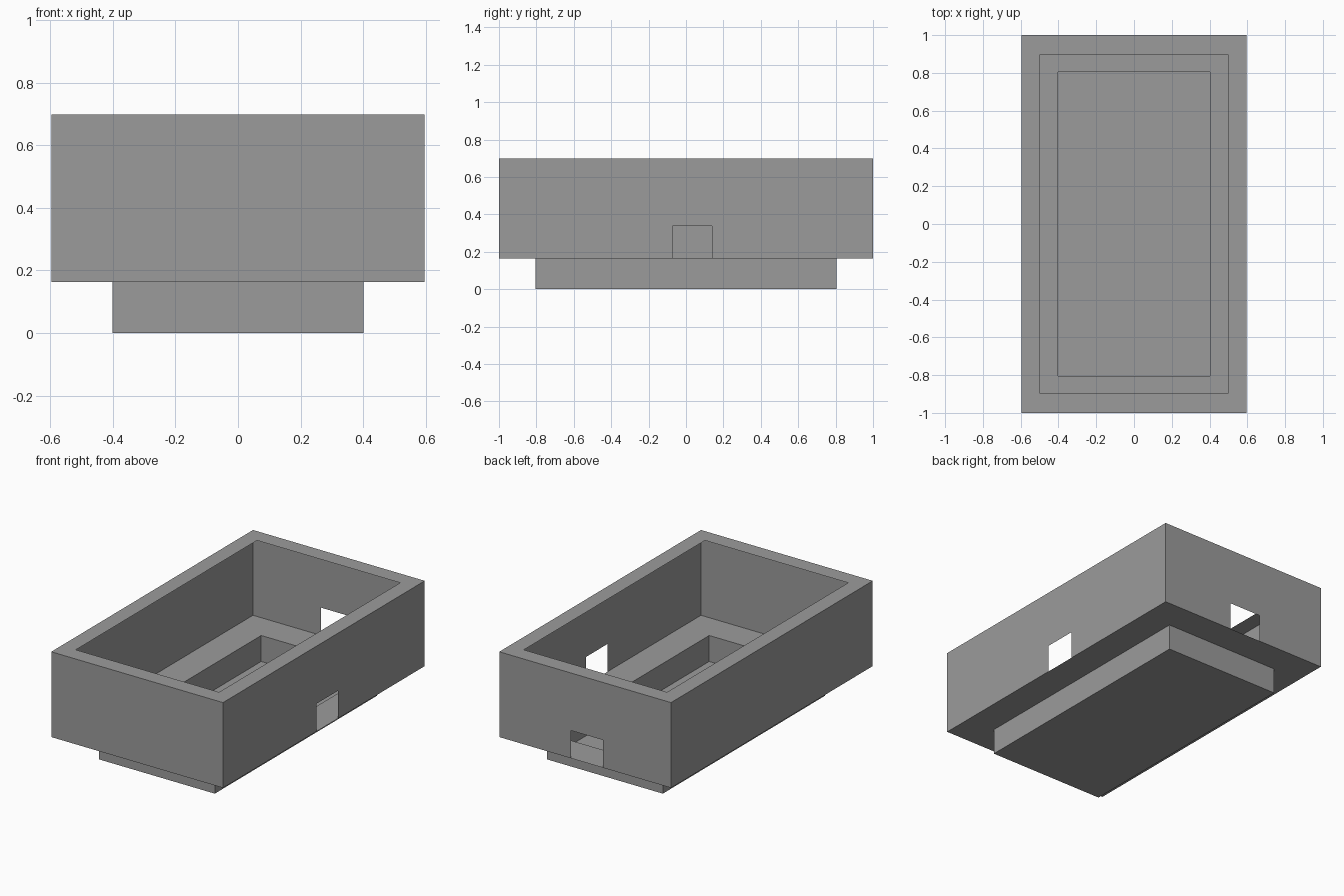
import bpy
import bmesh

default_cube = bpy.data.objects.get("Cube")
if default_cube:
    bpy.data.objects.remove(default_cube, do_unlink=True)

# Sizes: half extents of each rectangle, and heights
OUTER = (0.596, 1.0)
RIM = (0.497, 0.898)
TRAY = (0.402, 0.804)
BASE, SHELF, TOP = 0.0, 0.163, 0.698
OPENING_TOP = 0.337

grey = bpy.data.materials.new("plain grey")
grey.use_nodes = True
colour = (0.33, 0.33, 0.33, 1)
grey.diffuse_color = colour
grey.node_tree.nodes["Principled BSDF"].inputs["Base Color"].default_value = colour


def corners(half):
    """Rectangle corners, counterclockwise from above, starting front right of frame."""
    x, y = half
    return [(-x, -y), (x, -y), (x, y), (-x, y)]


def build(name, polygons):
    """Make one sheet object from polygons, welding shared corners."""
    bm = bmesh.new()
    for points in polygons:
        bm.faces.new([bm.verts.new(p) for p in points])
    bmesh.ops.remove_doubles(bm, verts=bm.verts[:], dist=0.0001)
    mesh = bpy.data.meshes.new(name)
    bm.to_mesh(mesh)
    bm.free()
    mesh.materials.append(grey)
    obj = bpy.data.objects.new(name, mesh)
    bpy.context.collection.objects.link(obj)
    return obj


def walls(half, low, high, notches=None):
    """Four upright sheets; a notch is a pair of points cut up from the lower edge."""
    ring = corners(half)
    result = []
    for i, start in enumerate(ring):
        end = ring[(i + 1) % 4]
        points = [(*start, low)]
        if notches and i in notches:
            a, b = notches[i]
            points += [(*a, low), (*a, OPENING_TOP), (*b, OPENING_TOP), (*b, low)]
        points += [(*end, low), (*end, high), (*start, high)]
        result.append(points)
    return result


def frame(outer, inner, z, facing_up):
    """Flat rectangular ring."""
    o, n = corners(outer), corners(inner)
    result = []
    for i in range(4):
        j = (i + 1) % 4
        points = [(*p, z) for p in (o[i], o[j], n[j], n[i])]
        result.append(points if facing_up else points[::-1])
    return result


# Outer walls, with an opening in the +x wall (1) and the back wall (2)
x, y = OUTER
openings = {1: ((x, -0.073), (x, 0.14)), 2: ((0.098, y), (-0.125, y))}
build("outer_walls", walls(OUTER, SHELF, TOP, openings))

# Flat rim around the open top
build("top_rim", frame(OUTER, RIM, TOP, True))

# Ledge joining the outer walls to the sunken tray
build("inner_ledge", frame(OUTER, TRAY, SHELF, False))

# Sunken tray
build("tray_walls", walls(TRAY, BASE, SHELF))
build("tray_floor", [[(*p, BASE) for p in reversed(corners(TRAY))]])
